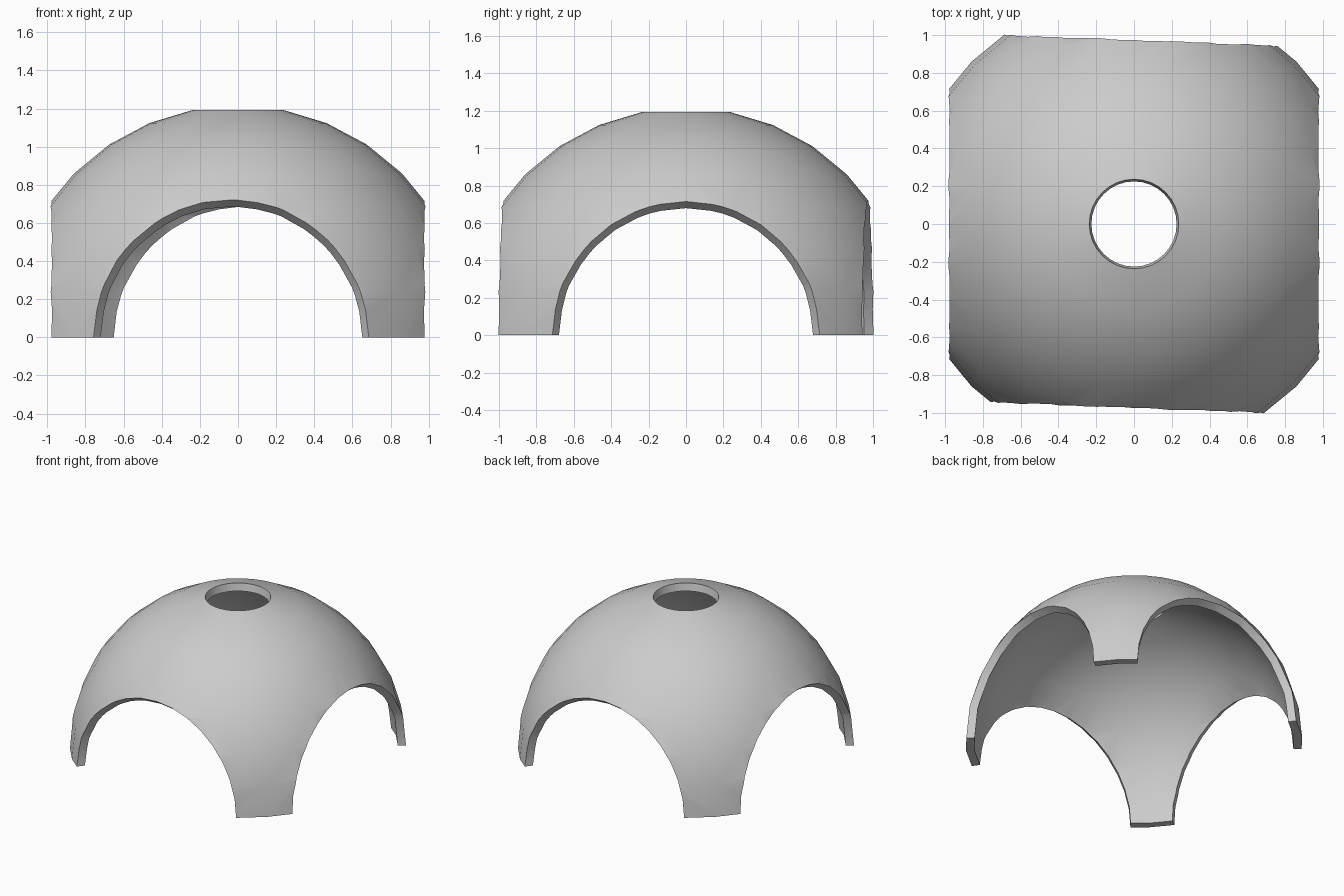
import bpy, bmesh, math
from mathutils import Matrix, Vector

if "Cube" in bpy.data.objects:
    bpy.data.objects.remove(bpy.data.objects["Cube"])

R_OUT, R_IN = 1.216, 1.156     # dome shell radii
STEP = math.radians(11.25)     # one ring / segment of the dome

grey = bpy.data.materials.new("plain grey")
grey.diffuse_color = (0.6, 0.6, 0.6, 1)
grey.use_nodes = True
grey.node_tree.nodes["Principled BSDF"].inputs["Base Color"].default_value = grey.diffuse_color


def mesh_object(name, bm):
    bmesh.ops.recalc_face_normals(bm, faces=bm.faces)
    me = bpy.data.meshes.new(name)
    bm.to_mesh(me)
    bm.free()
    ob = bpy.data.objects.new(name, me)
    bpy.context.collection.objects.link(ob)
    return ob


# Dome shell: closed section from the top hole to the floor, spun around z
bm = bmesh.new()
angles = [STEP * i for i in range(1, 9)]
section = [(R_OUT * math.sin(a), 0, R_OUT * math.cos(a)) for a in angles]
section += [(R_IN * math.sin(a), 0, R_IN * math.cos(a)) for a in reversed(angles)]
verts = [bm.verts.new(p) for p in section]
edges = [bm.edges.new((verts[i], verts[(i + 1) % len(verts)])) for i in range(len(verts))]
bmesh.ops.spin(bm, geom=verts + edges, cent=(0, 0, 0), axis=(0, 0, 1),
               angle=2 * math.pi, steps=32, use_merge=True)
bmesh.ops.remove_doubles(bm, verts=bm.verts, dist=1e-4)
dome = mesh_object("arched_dome", bm)
dome.data.materials.append(grey)


# Arch cutters: cones from the dome centre, so the arch rims run radially
def arch_cutter(name, heading, slope):
    length, sides = 1.5, 32
    bm = bmesh.new()
    bmesh.ops.create_cone(bm, cap_ends=True, segments=sides, radius1=0.0001,
                          radius2=length * slope, depth=length,
                          matrix=Matrix.Translation((0, 0, length / 2)))
    bmesh.ops.remove_doubles(bm, verts=bm.verts, dist=0.001)
    turn = Matrix.Rotation(heading, 4, 'Z') @ Matrix.Rotation(math.pi / 2, 4, 'Y')
    bmesh.ops.transform(bm, matrix=turn, verts=bm.verts)
    cutter = mesh_object(name, bm)
    cutter.data.materials.append(grey)
    cutter.hide_render = True
    cutter.hide_set(True)
    mod = dome.modifiers.new(name, 'BOOLEAN')
    mod.operation = 'DIFFERENCE'
    mod.solver = 'EXACT'
    mod.object = cutter
    return cutter


skew = math.radians(-2.2)      # front and back arches are slightly turned
cutters = [arch_cutter("right_arch_cutter", 0, 0.73),
           arch_cutter("left_arch_cutter", math.pi, 0.73),
           arch_cutter("back_arch_cutter", math.pi / 2 + skew, 0.742),
           arch_cutter("front_arch_cutter", -math.pi / 2 + skew, 0.742)]

# Apply the cuts, then drop the cutters
bpy.context.view_layer.objects.active = dome
dome.select_set(True)
for mod in list(dome.modifiers):
    bpy.ops.object.modifier_apply(modifier=mod.name)
for cutter in cutters:
    bpy.data.objects.remove(cutter)
bpy.ops.object.shade_smooth_by_angle(angle=math.radians(30))
